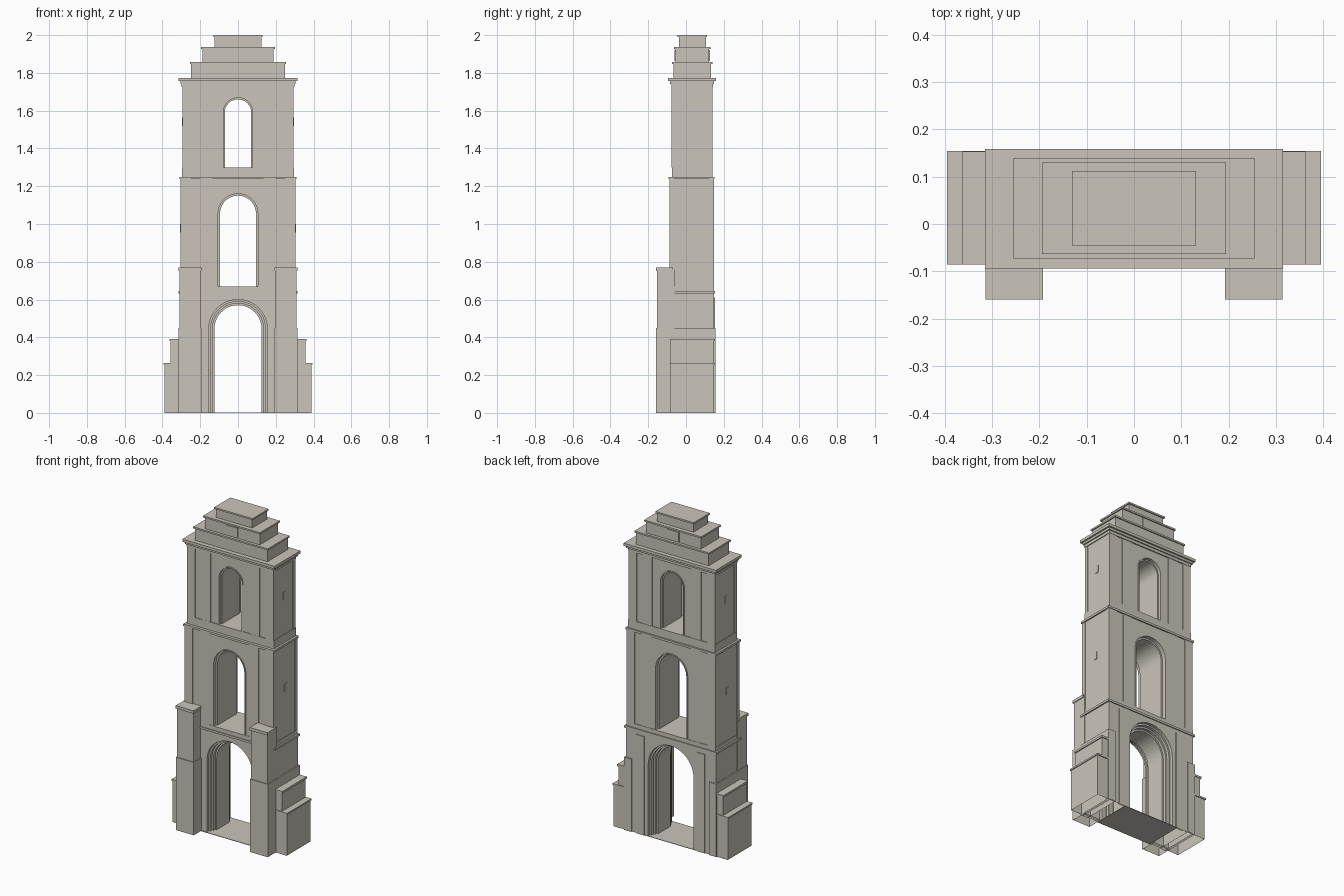
import bpy, bmesh, math

if "Cube" in bpy.data.objects:
    bpy.data.objects.remove(bpy.data.objects["Cube"])

stone = bpy.data.materials.new("pale_stone")
stone.diffuse_color = (0.59, 0.56, 0.49, 1)
stone.use_nodes = True
stone.node_tree.nodes["Principled BSDF"].inputs["Base Color"].default_value = stone.diffuse_color


def finish(name, bm):
    bmesh.ops.recalc_face_normals(bm, faces=bm.faces)
    me = bpy.data.meshes.new(name)
    bm.to_mesh(me)
    bm.free()
    me.materials.append(stone)
    ob = bpy.data.objects.new(name, me)
    bpy.context.collection.objects.link(ob)
    return ob


def box(name, x0, x1, y0, y1, z0, z1, mirror=False, open_bottom=False):
    bm = bmesh.new()
    for s in ((1, -1) if mirror else (1,)):
        v = [bm.verts.new((s * x, y, z)) for z in (z0, z1)
             for x, y in ((x0, y0), (x1, y0), (x1, y1), (x0, y1))]
        for i in range(4):
            j = (i + 1) % 4
            bm.faces.new((v[i], v[j], v[j + 4], v[i + 4]))
        bm.faces.new(v[4:])
        if not open_bottom:
            bm.faces.new(v[:4])
    return finish(name, bm)


def arch_points(half, z0, spring, n=20):
    pts = [(-half, z0)]
    for i in range(n + 1):
        a = math.pi * (1 - i / n)
        pts.append((half * math.cos(a), spring + half * math.sin(a)))
    return pts + [(half, z0)]


def arch_wall(name, w, y0, y1, z0, z1, spring, halves, step):
    """Wall pierced by an arch whose reveal steps inward from both faces."""
    bm = bmesh.new()
    rings = []
    k = len(halves)
    front = [(h, y0 + step * (i + e)) for i, h in enumerate(halves)
             for e in (0, 1)][:2 * k - 1]
    back = [(h, y0 + y1 - y) for h, y in reversed(front)]
    for h, y in front + back:
        rings.append([bm.verts.new((x, y, z)) for x, z in arch_points(h, z0, spring)])
    for a, b in zip(rings, rings[1:]):
        for i in range(len(a) - 1):
            bm.faces.new((a[i], a[i + 1], b[i + 1], b[i]))
    outer = []
    for y, ring in ((y0, rings[0]), (y1, rings[-1])):
        o = [bm.verts.new((x, y, z)) for x, z in ((w, z0), (w, z1), (-w, z1), (-w, z0))]
        bm.faces.new(ring + o)
        outer.append(o)
    for i in range(3):
        bm.faces.new((outer[0][i], outer[0][i + 1], outer[1][i + 1], outer[1][i]))
    return finish(name, bm)


def arch_trim(name, inner, outer, z0, spring, ya, yb):
    """Thin raised moulding around an arch."""
    bm = bmesh.new()
    loops = [[bm.verts.new((x, y, z)) for x, z in arch_points(h, z0, spring)]
             for h, y in ((inner, ya), (inner, yb), (outer, yb), (outer, ya))]
    for a, b in zip(loops, loops[1:] + loops[:1]):
        for i in range(len(a) - 1):
            bm.faces.new((a[i], a[i + 1], b[i + 1], b[i]))
    return finish(name, bm)


# Lower tier: wall, floor, string course
arch_wall("lower_wall", 0.307, -0.083, 0.148, 0, 0.635, 0.445,
          (0.155, 0.145, 0.135, 0.125), 0.018)
box("passage_floor", -0.19, 0.19, -0.09, 0.15, 0, 0.003)
box("lower_cornice", -0.315, 0.315, -0.09, 0.154, 0.632, 0.645)
box("lower_corner_pier", 0.265, 0.315, -0.088, 0.155, 0, 0.45, True, True)
box("lower_back_pilaster", 0.18, 0.235, 0.14, 0.153, 0, 0.61, True, True)

# Side wings in two capped steps
box("wing_low", 0.30, 0.39, -0.081, 0.149, 0, 0.258, True, True)
box("wing_low_cap", 0.30, 0.395, -0.086, 0.154, 0.255, 0.265, True)
box("wing_high", 0.30, 0.357, -0.081, 0.149, 0.26, 0.383, True)
box("wing_high_cap", 0.30, 0.363, -0.086, 0.153, 0.38, 0.392, True)

# Front buttresses
box("buttress", 0.197, 0.31, -0.153, -0.06, 0, 0.76, True, True)
box("buttress_base", 0.192, 0.314, -0.158, -0.07, 0, 0.45, True, True)
box("buttress_cap", 0.192, 0.314, -0.16, -0.07, 0.752, 0.77, True)

# Middle tier
box("middle_sill", -0.305, 0.305, -0.086, 0.147, 0.64, 0.67)
arch_wall("middle_wall", 0.302, -0.083, 0.142, 0.67, 1.24, 1.055, (0.105, 0.095), 0.02)
arch_trim("middle_arch_trim_front", 0.105, 0.112, 0.67, 1.055, -0.083, -0.088)
arch_trim("middle_arch_trim_back", 0.105, 0.112, 0.67, 1.055, 0.142, 0.147)
box("middle_cornice", -0.31, 0.31, -0.092, 0.15, 1.237, 1.25)

# Upper tier
box("upper_sill", -0.297, 0.297, -0.075, 0.14, 1.25, 1.30)
arch_wall("upper_wall", 0.293, -0.071, 0.135, 1.30, 1.735, 1.59, (0.078, 0.07), 0.015)
arch_trim("upper_arch_trim_front", 0.078, 0.085, 1.30, 1.59, -0.071, -0.075)
arch_trim("upper_arch_trim_back", 0.078, 0.085, 1.30, 1.59, 0.135, 0.139)

# Corner and panel strips on both faces of the upper two tiers
for tier, y0, y1, za, zb, xe in (("middle", -0.083, 0.142, 0.67, 1.24, 0.304),
                                 ("upper", -0.071, 0.135, 1.30, 1.735, 0.295)):
    for side, ya, yb in (("front", y0 - 0.005, y0 + 0.02), ("back", y1 - 0.02, y1 + 0.005)):
        box(f"{tier}_{side}_corner_strip", xe - 0.055, xe, ya, yb, za, zb, True)
        box(f"{tier}_{side}_panel_strip", 0.135, 0.2, ya + 0.002, yb - 0.002,
            za, zb, True)
    # small raised slit surround on each end wall
    zm = za + (zb - za) * 0.5
    box(f"{tier}_end_slit", xe - 0.01, xe + 0.002, 0.02, 0.04, zm, zm + 0.045, True)

# Main cornice, flaring outwards
for i, (grow, za, zb) in enumerate(((0.0, 1.725, 1.742), (0.007, 1.742, 1.756),
                                    (0.017, 1.756, 1.773))):
    box(f"main_cornice_{i + 1}", -0.298 - grow, 0.298 + grow,
        -0.077 - grow, 0.142 + grow, za, zb)

# Stepped crown, each block with a thin cap
for i, (w, ya, yb, za, zb) in enumerate(((0.255, -0.073, 0.14, 1.773, 1.857),
                                         (0.195, -0.063, 0.13, 1.857, 1.937),
                                         (0.131, -0.045, 0.112, 1.937, 2.0))):
    box(f"crown_block_{i + 1}", -w + 0.007, w - 0.007, ya + 0.007, yb - 0.007, za, zb - 0.008)
    box(f"crown_cap_{i + 1}", -w, w, ya, yb, zb - 0.01, zb)

# Small plaques on the middle crown block
box("crown_plaque", -0.04, 0.04, -0.061, 0.128, 1.862, 1.922)
